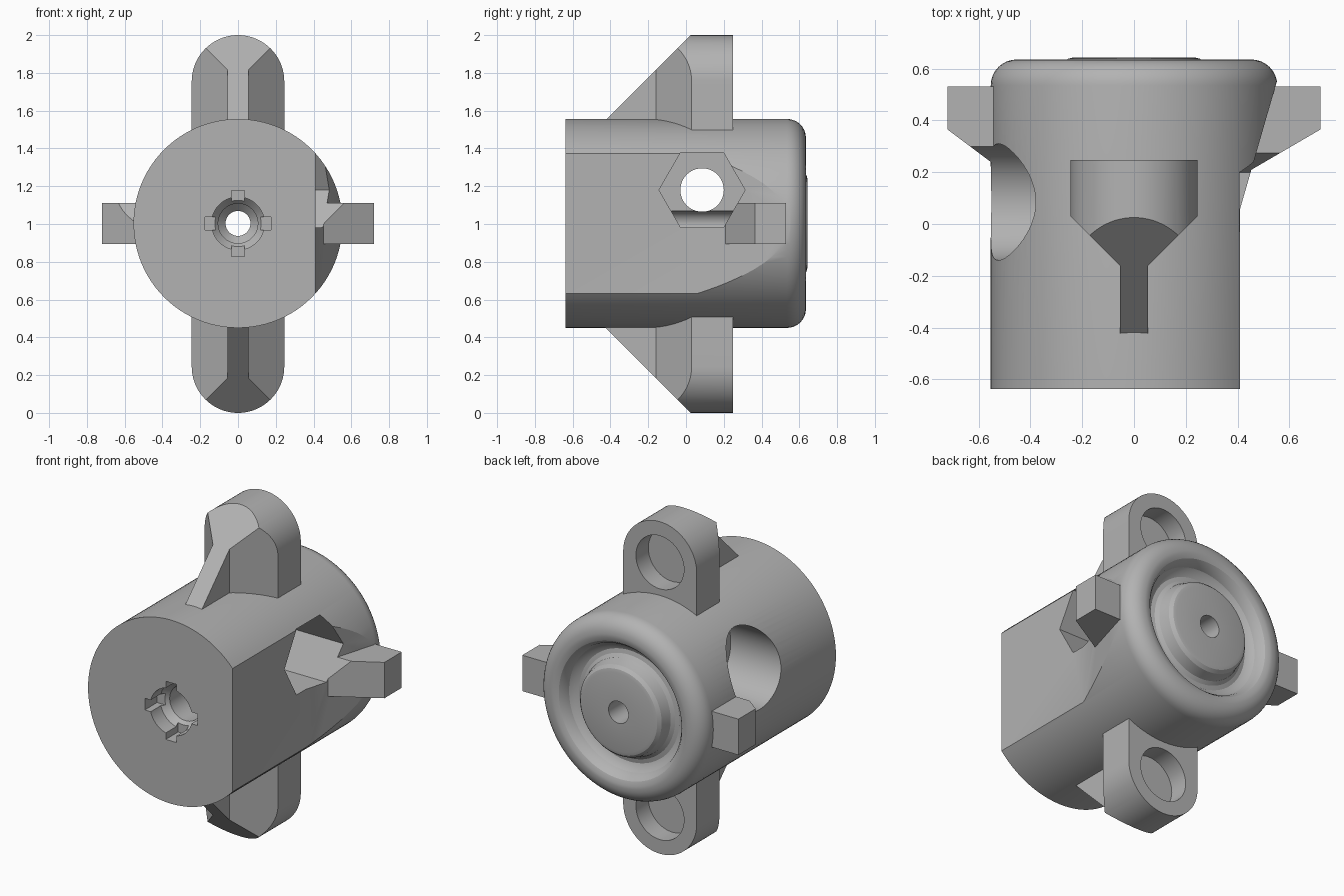
import bpy, bmesh, math

cube = bpy.data.objects.get("Cube")
if cube:
    bpy.data.objects.remove(cube, do_unlink=True)

GREY = (0.45, 0.45, 0.45, 1)
grey = bpy.data.materials.new("plain grey")
grey.use_nodes = True
grey.diffuse_color = GREY
grey.node_tree.nodes["Principled BSDF"].inputs["Base Color"].default_value = GREY

MID = 1.003  # height of the hub axis
R = 0.553


def finish(name, bm):
    bmesh.ops.recalc_face_normals(bm, faces=bm.faces)
    mesh = bpy.data.meshes.new(name)
    bm.to_mesh(mesh)
    bm.free()
    mesh.materials.append(grey)
    ob = bpy.data.objects.new(name, mesh)
    bpy.context.collection.objects.link(ob)
    return ob


def prism(name, points, axis, low, high):
    """Extrude a flat outline along one axis; points use the other two axes in order."""
    bm = bmesh.new()

    def place(p, d):
        co = list(p)
        co.insert("xyz".index(axis), d)
        return co
    face = bm.faces.new([bm.verts.new(place(p, low)) for p in points])
    out = bmesh.ops.extrude_face_region(bm, geom=[face])
    shift = [0, 0, 0]
    shift["xyz".index(axis)] = high - low
    bmesh.ops.translate(bm, vec=shift,
                        verts=[g for g in out["geom"] if isinstance(g, bmesh.types.BMVert)])
    return finish(name, bm)


def ring(cx, cy, r, n, start=0.0, sweep=2 * math.pi, closed=True):
    steps = n if closed else n - 1
    return [(cx + r * math.cos(start + sweep * i / steps),
             cy + r * math.sin(start + sweep * i / steps)) for i in range(n)]


def boolean(ob, tool, mode="DIFFERENCE", keep=False):
    mod = ob.modifiers.new("cut", "BOOLEAN")
    mod.operation, mod.object, mod.solver = mode, tool, "EXACT"
    bpy.context.view_layer.objects.active = ob
    bpy.ops.object.modifier_apply(modifier=mod.name)
    if not keep:
        bpy.data.objects.remove(tool, do_unlink=True)


# Hub: turned profile (radius, y) with stepped bore, rounded rim and back groove
rim = ring(R - 0.1, 0.535, 0.1, 9, 0, math.pi / 2, False)
profile = [(0.14, -0.637), (R, -0.637)] + rim + [
    (0.435, 0.635), (0.41, 0.625), (0.39, 0.6), (0.38, 0.57), (0.36, 0.55), (0.335, 0.54),
    (0.31, 0.545), (0.29, 0.56), (0.28, 0.59), (0.272, 0.62), (0.255, 0.638), (0.235, 0.643),
    (0.066, 0.643), (0.066, -0.32), (0.105, -0.36), (0.105, -0.5), (0.14, -0.54)]
bm = bmesh.new()
vs = [bm.verts.new((r, y, MID)) for r, y in profile]
es = [bm.edges.new((vs[i], vs[(i + 1) % len(vs)])) for i in range(len(vs))]
bmesh.ops.spin(bm, geom=vs + es, cent=(0, 0, MID), axis=(0, 1, 0),
               angle=2 * math.pi, steps=96, use_merge=True)
bmesh.ops.remove_doubles(bm, verts=bm.verts, dist=0.0001)
hub = finish("hub", bm)

# Flat on one side with a ramp back out to full radius
boolean(hub, prism("flat_cutter", [(0.41, -0.8), (0.41, 0.06), (0.56, 0.58), (0.8, 0.58),
                                   (0.8, -0.8)], "z", 0.3, 1.7))

# Four key slots around the front bore
for horizontal in (True, False):
    w, h = (0.175, 0.035) if horizontal else (0.035, 0.175)
    slot = [(-w, MID - h), (w, MID - h), (w, MID + h), (-w, MID + h)]
    boolean(hub, prism("slot_cutter", slot, "y", -0.8, -0.52))

# Side catches
catches = []
for name, s, foot in (("left_catch", 1, 0.19), ("right_catch", -1, 0.14)):
    outline = [(s * 0.37, 0.53), (s * 0.72, 0.53), (s * 0.72, 0.365),
               (s * 0.42, foot), (s * 0.37, foot)]
    catches.append(prism(name, outline, "z", MID - 0.108, MID + 0.108))

# Cross bolt: hexagonal pocket, round pocket and the hole joining them
BOLT = (0.085, 1.18)
pockets = (
    ("nut_cutter", ring(*BOLT, 0.228, 6), 0.0, 0.9),
    ("bolt_head_cutter", ring(*BOLT, 0.225, 64), -0.9, -0.2),
    ("bolt_cutter", ring(*BOLT, 0.115, 48), -0.9, 0.9))
for name, outline, low, high in pockets:
    tool = prism(name, outline, "x", low, high)
    for part in catches:
        boolean(part, tool, keep=True)
    boolean(hub, tool)

# Upper and lower ears: rounded outline trimmed by a plan shape and a sloped side shape
ears = []
for name, s in (("upper_ear", 1), ("lower_ear", -1)):
    def up(points):
        return [(a, 1 + s * b) for a, b in points]
    arch = ring(0, 0.755, 0.245, 41, 0, math.pi, False)
    ear = prism(name, up([(-0.245, 0.45), (0.245, 0.45)] + arch), "y", -0.7, 0.248)
    half = [(0.3, 0.4), (0.3, 0.085), (0.055, -0.16), (0.055, -0.8)]
    plan = half + [(-x, y) for x, y in reversed(half)]
    boolean(ear, prism("plan", plan, "z", -0.2, 2.2), "INTERSECT")
    slope = up([(0.4, 0.3), (0.4, 1.1), (0.125, 1.1), (-0.675, 0.3)])
    boolean(ear, prism("slope", slope, "x", -0.5, 0.5), "INTERSECT")
    # Blind socket in the back of the ear
    boolean(ear, prism("socket", up(ring(0, 0.755, 0.16, 48)), "y", 0.13, 0.4))
    ears.append(ear)

# Smooth the round surfaces, keep the edges crisp
bpy.ops.object.select_all(action="DESELECT")
for ob in [hub] + catches + ears:
    ob.select_set(True)
bpy.context.view_layer.objects.active = hub
bpy.ops.object.shade_smooth_by_angle(angle=math.radians(25))
